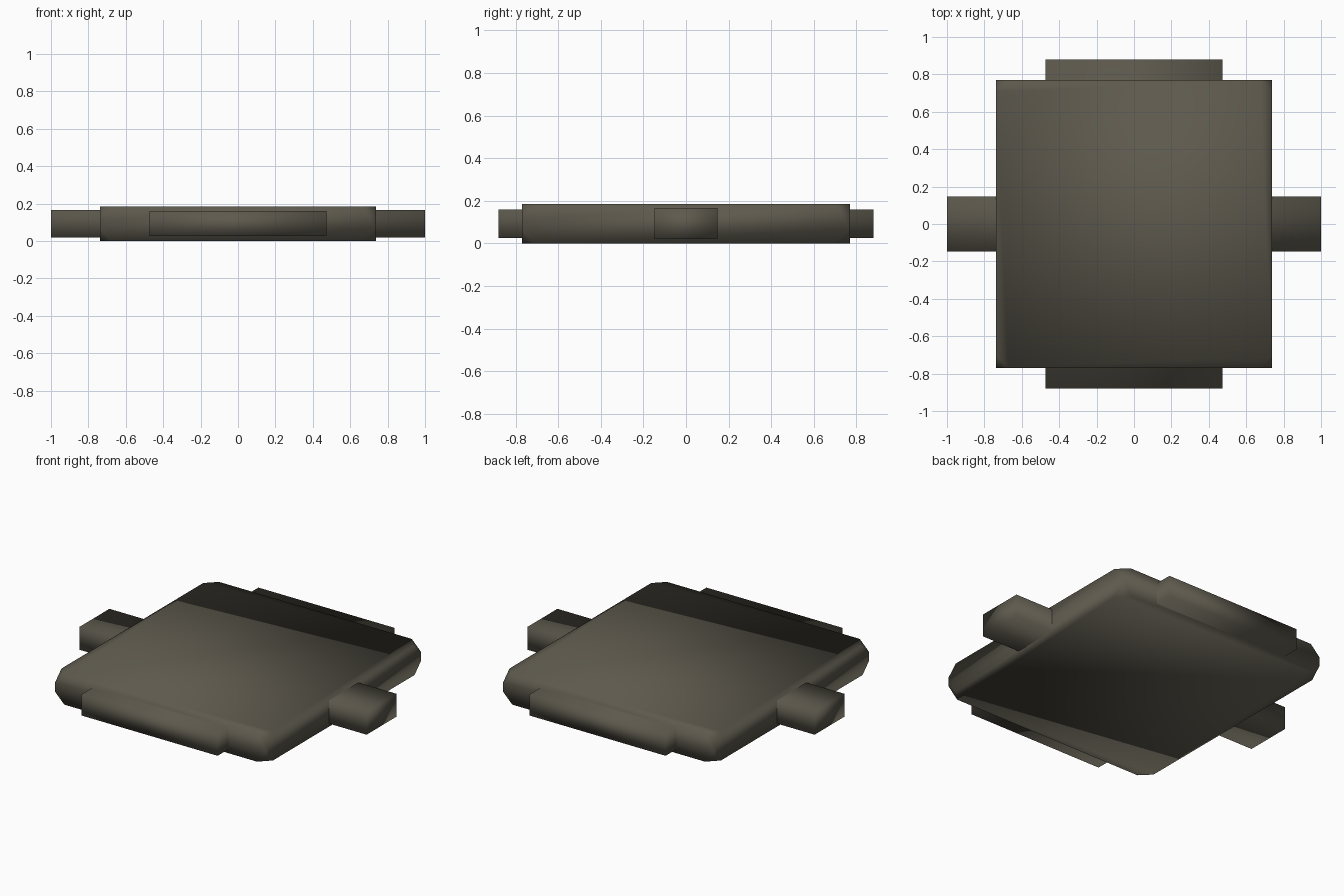
import bpy, bmesh

if "Cube" in bpy.data.objects:
    bpy.data.objects.remove(bpy.data.objects["Cube"])

# one dark olive-grey colour for the whole model
mat = bpy.data.materials.new("dark_olive_grey")
mat.diffuse_color = (0.11, 0.10, 0.075, 1)
mat.use_nodes = True
mat.node_tree.nodes["Principled BSDF"].inputs["Base Color"].default_value = mat.diffuse_color


def box(name, half_x, half_y, z0, z1, corner_cut=0):
    """Smooth-shaded box, optionally with its eight corners cut off."""
    bm = bmesh.new()
    bmesh.ops.create_cube(bm, size=2)
    for v in bm.verts:
        v.co = (v.co.x * half_x, v.co.y * half_y, z1 if v.co.z > 0 else z0)
    if corner_cut:
        bmesh.ops.bevel(bm, geom=bm.verts[:], offset=corner_cut,
                        offset_type='OFFSET', segments=1, affect='VERTICES')
    bmesh.ops.recalc_face_normals(bm, faces=bm.faces[:])
    for f in bm.faces:
        f.smooth = True
    mesh = bpy.data.meshes.new(name)
    bm.to_mesh(mesh)
    bm.free()
    mesh.materials.append(mat)
    ob = bpy.data.objects.new(name, mesh)
    bpy.context.collection.objects.link(ob)
    return ob


# main plate with clipped corners
box("plate", 0.737, 0.77, 0, 0.185, corner_cut=0.065)
# narrow bar running through the plate left to right
box("side_bar", 1.0, 0.148, 0.02, 0.165)
# wide tab running through the plate front to back
box("end_tab", 0.474, 0.88, 0.026, 0.16)
